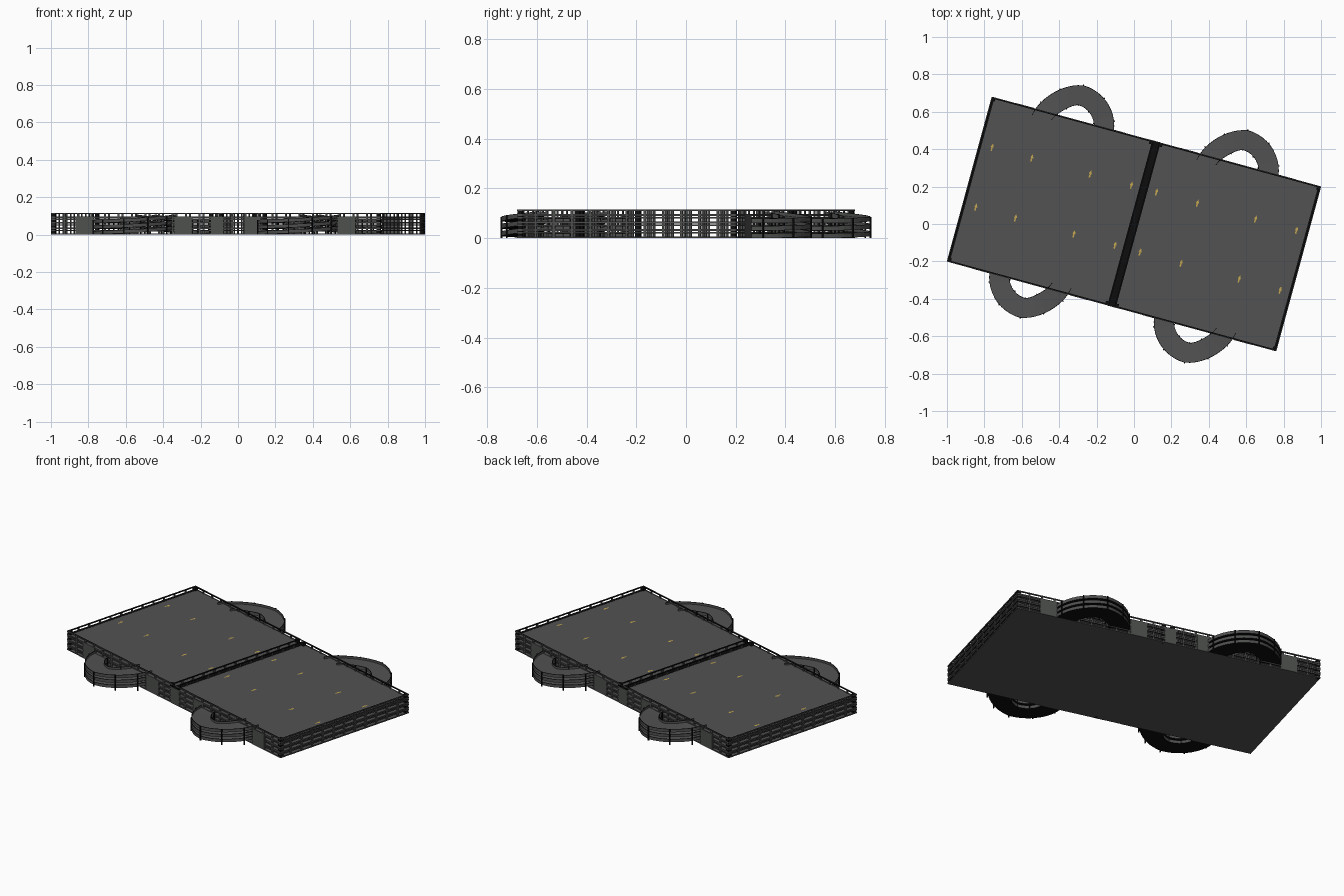
import bpy, bmesh, math
from mathutils import Matrix, Vector

if "Cube" in bpy.data.objects:
    bpy.data.objects.remove(bpy.data.objects["Cube"])

ANGLE = math.radians(-15.25)
HALF_U, HALF_V = 0.912, 0.456
PITCH, SLAB = 0.03, 0.006
LEVELS = [0.005 + i * PITCH for i in range(4)]   # deck top heights
TOP = LEVELS[-1] + 0.02
TURN = Matrix.Rotation(ANGLE, 4, 'Z')


def material(name, rgb):
    m = bpy.data.materials.new(name)
    m.diffuse_color = (*rgb, 1)
    m.use_nodes = True
    m.node_tree.nodes["Principled BSDF"].inputs["Base Color"].default_value = m.diffuse_color
    return m


CONCRETE = material("concrete grey", (0.085, 0.085, 0.085))
WALL = material("wall grey", (0.075, 0.08, 0.075))
RAIL = material("rail black", (0.004, 0.004, 0.004))
YELLOW = material("marking yellow", (0.55, 0.38, 0.08))


def finish(name, bm, mat, under=None):
    bmesh.ops.transform(bm, matrix=TURN, verts=bm.verts)
    if under:
        # undersides take the second material
        bm.normal_update()
        for f in bm.faces:
            f.material_index = int(f.normal.z < -0.5)
    mesh = bpy.data.meshes.new(name)
    bm.to_mesh(mesh)
    bm.free()
    mesh.materials.append(mat)
    if under:
        mesh.materials.append(under)
    ob = bpy.data.objects.new(name, mesh)
    bpy.context.collection.objects.link(ob)
    return ob


def box(bm, u0, u1, v0, v1, z0, z1):
    size = Matrix.Diagonal((u1 - u0, v1 - v0, z1 - z0, 1))
    mid = Matrix.Translation(((u0 + u1) / 2, (v0 + v1) / 2, (z0 + z1) / 2))
    bmesh.ops.create_cube(bm, size=1, matrix=mid @ size)


# Two square blocks separated by a narrow joint
GAP = 0.015
blocks = [(-HALF_U, -GAP), (GAP, HALF_U)]
decks = bmesh.new()
for z in LEVELS:
    for u0, u1 in blocks:
        box(decks, u0 + 0.004, u1 - 0.004, -HALF_V + 0.004, HALF_V - 0.004,
            max(0.001, z - SLAB), z)
finish("decks", decks, CONCRETE)

# Ground slab closing the underside
base = bmesh.new()
box(base, -HALF_U, HALF_U, -HALF_V, HALF_V, 0, 0.003)
finish("ground_slab", base, CONCRETE)

# Dark strip in the joint between the blocks, and dark kerbs along the roof ends
joint = bmesh.new()
box(joint, -GAP, GAP, -HALF_V + 0.002, HALF_V - 0.002, LEVELS[-1] - 0.004, LEVELS[-1])
for s in (-1, 1):
    u = s * (HALF_U - 0.008)
    box(joint, u - 0.007, u + 0.007, -HALF_V + 0.002, HALF_V - 0.002,
        LEVELS[-1] - 0.002, LEVELS[-1] + 0.001)
finish("roof_joint", joint, RAIL)

# Guard rails on all sides of every level
rails = bmesh.new()
T = 0.008
for z in LEVELS:
    a, b = z + 0.0155, z + 0.020
    for u0, u1 in blocks:
        for v in (-HALF_V, HALF_V - T):
            box(rails, u0, u1, v, v + T, a, b)
        for u in (u0, u1 - T):
            box(rails, u, u + T, -HALF_V, HALF_V, a, b)
finish("guard_rails", rails, RAIL)

# Grey outer faces of the rails and slab edges
plates = bmesh.new()
for z in LEVELS:
    for a, b in ((max(0, z - 0.006), z + 0.002), (z + 0.0145, z + 0.0203)):
        for s in (-1, 1):
            v = s * (HALF_V - 0.0005)
            box(plates, -HALF_U, HALF_U, v - 0.0015, v + 0.0015, a, b)
            u = s * (HALF_U - 0.0005)
            box(plates, u - 0.0015, u + 0.0015, -HALF_V, HALF_V, a, b)
finish("rail_plates", plates, WALL)

# Posts along the perimeter and thicker corner columns
posts, columns = bmesh.new(), bmesh.new()
N = 12
for u0, u1 in blocks:
    for i in range(1, N):
        u = u0 + (u1 - u0) * i / N
        for v in (-HALF_V + 0.005, HALF_V - 0.005):
            box(posts, u - 0.005, u + 0.005, v - 0.003, v + 0.003, 0, TOP - 0.001)
        v = -HALF_V + 2 * HALF_V * i / N
        for u in (u0 + 0.005, u1 - 0.005):
            box(posts, u - 0.003, u + 0.003, v - 0.005, v + 0.005, 0, TOP - 0.001)
    for u in (u0 + 0.011, u1 - 0.011):
        for v in (-HALF_V + 0.011, HALF_V - 0.011):
            box(columns, u - 0.01, u + 0.01, v - 0.01, v + 0.01, 0, TOP)
finish("posts", posts, WALL)
finish("corner_columns", columns, RAIL)

# Solid wall piers on the long sides
piers = bmesh.new()
for s in (-1, 1):
    v = s * (HALF_V - 0.003)
    for u, w in ((-0.725, 0.05), (-0.21, 0.04), (-0.01, 0.035), (0.18, 0.05), (0.725, 0.05)):
        box(piers, s * u - w, s * u + w, v - 0.005, v + 0.005, 0, LEVELS[-1])
finish("wall_piers", piers, WALL)


# Curved ramps: a half ring climbing one level, flatter on its upper leg
def ramp_point(t, r, centre, flip):
    ang = math.pi * t
    r -= 0.02 * math.sin(math.pi * max(0, 2 * t - 1))
    return (centre + flip * r * math.cos(ang), flip * (0.42 + r * math.sin(ang)))


def sweep(bm, centre, flip, z0, r0, r1, a, b, n=24):
    rings = []
    for i in range(n + 1):
        t = i / n
        z = z0 + PITCH * t * t
        rings.append([bm.verts.new((*ramp_point(t, r, centre, flip), z + h))
                      for r, h in ((r0, a), (r1, a), (r1, b), (r0, b))])
    for p, q in zip(rings, rings[1:]):
        for k in range(4):
            bm.faces.new((p[k], p[k - 1], q[k - 1], q[k]))
    bm.faces.new(rings[0])
    bm.faces.new(rings[-1][::-1])


R0, R1 = 0.115, 0.224
for side, flip in (("back", 1), ("front", -1)):
    for half, c in (("left", -0.456), ("right", 0.456)):
        road, guard, band = bmesh.new(), bmesh.new(), bmesh.new()
        for z in LEVELS[:-1]:
            sweep(road, c, flip, z, R0, R1, -0.005, 0)
            for r in (R0, R1 - 0.003):
                sweep(guard, c, flip, z, r, r + 0.003, 0.012, 0.0135)
                sweep(band, c, flip, z, r, r + 0.003, -0.002, 0.012)
        # ramp support posts
        for t in (0.12, 0.31, 0.5, 0.69, 0.88):
            for r in (R0 - 0.001, R1 + 0.002):
                u, v = ramp_point(t, r, c, flip)
                box(guard, u - 0.003, u + 0.003, v - 0.003, v + 0.003, 0,
                    LEVELS[2] + PITCH * t * t + 0.0135)
        for part, bm, mat, under in (("ramp", road, CONCRETE, RAIL),
                                     ("ramp_rail", guard, RAIL, None),
                                     ("ramp_parapet", band, WALL, None)):
            bmesh.ops.recalc_face_normals(bm, faces=bm.faces)
            finish(f"{side}_{half}_{part}", bm, mat, under)

# Yellow direction arrows painted on the roof
arrows = bmesh.new()
z = LEVELS[-1] + 0.001
for u in (-0.84, -0.62, -0.296, -0.068, 0.071, 0.298, 0.62, 0.847):
    for v in (0.197, -0.135):
        outline = ((-0.004, -0.02), (0.004, -0.02), (0.004, 0), (0.009, 0),
                   (0, 0.02), (-0.009, 0), (-0.004, 0))
        arrows.faces.new([arrows.verts.new((u + x, v + y, z)) for x, y in outline])
finish("roof_arrows", arrows, YELLOW)
